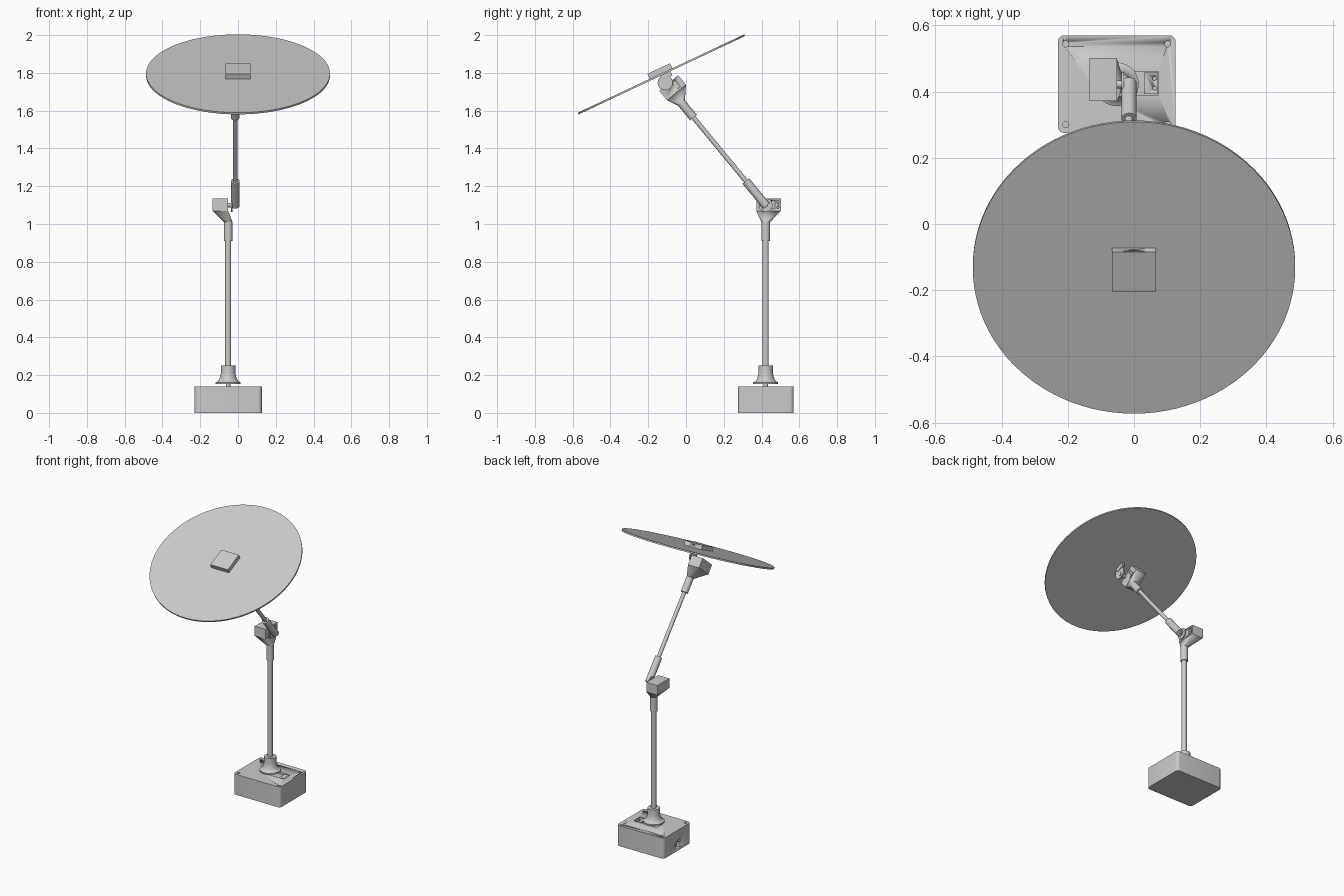
import bpy, bmesh, math
from math import radians
from mathutils import Matrix, Vector

if "Cube" in bpy.data.objects:
    bpy.data.objects.remove(bpy.data.objects["Cube"], do_unlink=True)

grey = bpy.data.materials.new("light grey")
grey.use_nodes = True
grey.diffuse_color = (0.6, 0.6, 0.6, 1)
grey.node_tree.nodes["Principled BSDF"].inputs["Base Color"].default_value = (0.6, 0.6, 0.6, 1)
IDENT = Matrix()


def finish(name, bm, frame=IDENT):
    bm.transform(frame)
    bmesh.ops.recalc_face_normals(bm, faces=bm.faces)
    mesh = bpy.data.meshes.new(name)
    for f in bm.faces:
        f.smooth = True
    bm.to_mesh(mesh)
    bm.free()
    mesh.set_sharp_from_angle(angle=radians(30))
    mesh.materials.append(grey)
    ob = bpy.data.objects.new(name, mesh)
    bpy.context.collection.objects.link(ob)
    return ob


def box(name, lo, hi, frame=IDENT, round_z=0):
    lo, hi = Vector(lo), Vector(hi)
    bm = bmesh.new()
    bmesh.ops.create_cube(bm, size=1)
    bm.transform(Matrix.Translation((lo + hi) / 2) @ Matrix.Diagonal((*(hi - lo), 1)))
    if round_z:
        uprights = [e for e in bm.edges if abs(e.verts[0].co.z - e.verts[1].co.z) > 0.01]
        bmesh.ops.bevel(bm, geom=uprights, offset=round_z, segments=5, profile=0.5, affect='EDGES')
    return finish(name, bm, frame)


def rod(name, a, b, r, frame=IDENT, sides=32):
    a, b = Vector(a), Vector(b)
    bm = bmesh.new()
    bmesh.ops.create_cone(bm, cap_ends=True, segments=sides, radius1=r, radius2=r, depth=(b - a).length)
    turn = Vector((0, 0, 1)).rotation_difference(b - a).to_matrix().to_4x4()
    bm.transform(Matrix.Translation((a + b) / 2) @ turn)
    return finish(name, bm, frame)


def cut(ob, cutters):
    # Subtract the cutters, bake the result and discard them
    for c in cutters:
        mod = ob.modifiers.new("cut", 'BOOLEAN')
        mod.operation, mod.solver, mod.object = 'DIFFERENCE', 'EXACT', c
    bpy.context.view_layer.update()
    deps = bpy.context.evaluated_depsgraph_get()
    ob.data = bpy.data.meshes.new_from_object(ob.evaluated_get(deps))
    ob.modifiers.clear()
    for c in cutters:
        bpy.data.objects.remove(c, do_unlink=True)


def lathe(name, profile, centre):
    bm = bmesh.new()
    vs = [bm.verts.new((r, 0, z)) for r, z in profile]
    es = [bm.edges.new(p) for p in zip(vs, vs[1:])]
    bmesh.ops.spin(bm, geom=vs + es, cent=(0, 0, 0), axis=(0, 0, 1), angle=math.tau, steps=40)
    bmesh.ops.remove_doubles(bm, verts=bm.verts, dist=0.0001)
    return finish(name, bm, Matrix.Translation(centre))


def servo_bracket(prefix, frame):
    # Motor box beside the joint axis, tapering into a tube socket
    body = box(prefix + "_motor_housing", (-0.083, -0.05, -0.03), (0, 0.08, 0.035), frame)
    cut(body, [rod("cutter", (-0.012, 0.064, z), (0.02, 0.064, z), 0.006, frame, 16) for z in (-0.012, 0.016)]
        + [box("cutter", (-0.006, 0.033, -0.02), (0.02, 0.05, 0.025), frame)])
    bm = bmesh.new()
    for x in (-0.083, 0):
        for y in (-0.05, 0.08):
            bm.verts.new((x, y, -0.03))
    bmesh.ops.create_circle(bm, segments=32, radius=0.023, matrix=Matrix.Translation((0, 0, -0.09)))
    hull = bmesh.ops.convex_hull(bm, input=bm.verts)
    bmesh.ops.delete(bm, geom=[v for v in hull["geom_interior"] if isinstance(v, bmesh.types.BMVert)],
                     context='VERTS')
    finish(prefix + "_bracket_taper", bm, frame)
    rod(prefix + "_bracket_socket", (0, 0, -0.19), (0, 0, -0.088), 0.023, frame)


# Base box with corner screw holes, motor recess and cable opening
CX, CY = -0.052, 0.422
base = box("base_box", (-0.23, 0.275, 0), (0.126, 0.57, 0.14), round_z=0.02)
cut(base, [rod("cutter", (CX + sx * 0.154, CY + sy * 0.122, 0.11),
               (CX + sx * 0.154, CY + sy * 0.122, 0.16), 0.009, sides=20)
           for sx in (-1, 1) for sy in (-1, 1)]
    + [box("cutter", (-0.1, 0.39, 0.125), (0.074, 0.46, 0.16)),
       box("cutter", (-0.25, 0.4, 0.02), (-0.21, 0.44, 0.06))])
ear = box("base_motor_ear", (0.03, 0.392, 0.12), (0.072, 0.458, 0.134))
cut(ear, [rod("cutter", (0.062, y, 0.126), (0.062, y, 0.15), 0.006, sides=16) for y in (0.41, 0.44)])
rod("base_motor_shaft", (CX, CY, 0.11), (CX, CY, 0.17), 0.012)

# Turning flange and lower pole
lathe("pole_flange", [(0, 0.153), (0.066, 0.153), (0.066, 0.162), (0.055, 0.167), (0.047, 0.178),
                      (0.041, 0.195), (0.038, 0.215), (0.038, 0.25), (0, 0.25)], (CX, CY, 0))
rod("lower_pole", (CX, CY, 0.24), (CX, CY, 0.93), 0.016)

# Elbow joint
elbow = Matrix.Translation((CX, CY, 1.1))
servo_bracket("elbow", elbow)
rod("elbow_shaft", (-0.005, 0, 0), (0.03, 0, 0), 0.012, elbow)
rod("elbow_horn", (0.015, 0, 0), (0.022, 0, 0), 0.036, elbow)

# Upper arm leaning forward to the head joint
AX = -0.015
head = Vector((AX, -0.081, 1.71))
pivot = Vector((AX, CY, 1.1))
lean = math.atan2(pivot.y - head.y, head.z - pivot.z)
tilt = Matrix.Rotation(lean, 4, 'X')
arm = Matrix.Translation(pivot) @ tilt
wrist = Matrix.Translation(head) @ tilt
reach = (head - pivot).length
rod("upper_arm_socket", (0, 0, -0.005), (0, 0, 0.165), 0.023, arm)
rod("upper_arm_rod", (0, 0, 0.15), (0, 0, reach - 0.17), 0.0125, arm)
servo_bracket("head", wrist)

# Round tilted plate carried by its own horn
plate = Matrix.Translation((0, -0.13, 1.792)) @ Matrix.Rotation(radians(25.2), 4, 'X')
rod("round_plate", (0, 0, -0.005), (0, 0, 0.005), 0.487, plate, 96)
rod("plate_horn", (0.018, -0.11, 1.748), (0.026, -0.11, 1.748), 0.04)
rod("head_shaft", (AX - 0.005, -0.105, 1.735), (0.03, -0.105, 1.735), 0.012)
box("plate_horn_tab", (0.01, -0.01, -0.03), (0.03, 0.05, 0), plate)

# Small sensor box on top of the plate, with a pin hole front and back
sensor = box("sensor_box", (-0.066, -0.066, 0.004), (0.066, 0.066, 0.034), plate)
cut(sensor, [rod("cutter", (0, s * 0.05, 0.019), (0, s * 0.08, 0.019), 0.005, plate, 16) for s in (-1, 1)])
